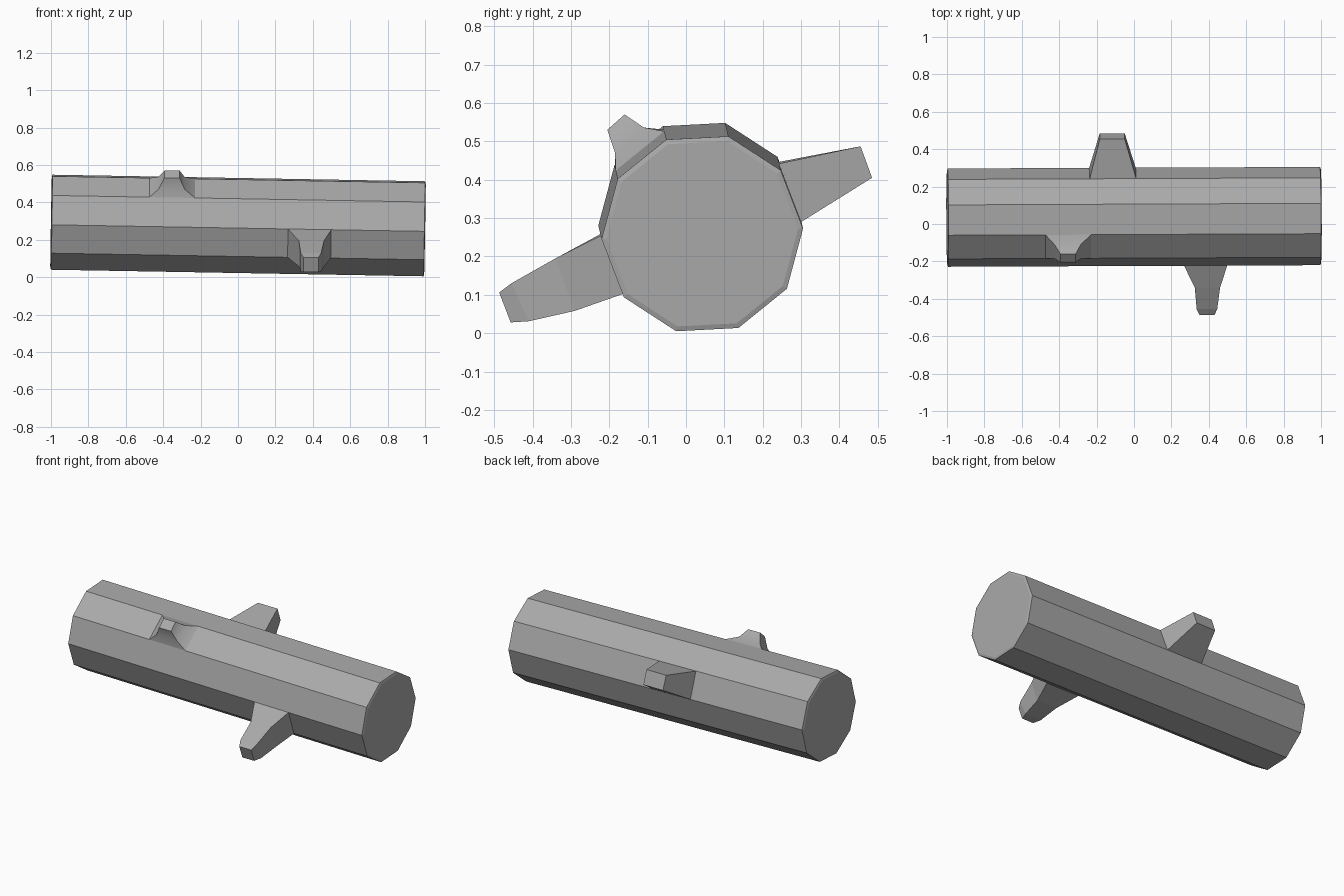
import bpy, bmesh, math
from mathutils import Vector

cube = bpy.data.objects.get("Cube")
if cube:
    bpy.data.objects.remove(cube)

GREY = (0.4, 0.4, 0.4, 1)
wood = bpy.data.materials.new("grey wood")
wood.use_nodes = True
wood.diffuse_color = GREY
wood.node_tree.nodes["Principled BSDF"].inputs["Base Color"].default_value = GREY

# Slightly tilted trunk axis
LEFT_END = Vector((0.9955, 0.0425, 0.259))
RIGHT_END = Vector((-0.9955, 0.034, 0.294))
AXIS = (LEFT_END - RIGHT_END).normalized()
SIDE = Vector((0, 1, 0))
UP = AXIS.cross(SIDE).normalized()
SIDE = UP.cross(AXIS)
SIDES, RADIUS = 10, 0.263


def trunk_point(t, corner, radius=RADIUS):
    """Corner of the trunk's cross-section, t from 0 (right) to 1 (left)."""
    a = math.radians(3 + 36 * corner)
    centre = RIGHT_END.lerp(LEFT_END, t)
    return centre + radius * (math.cos(a) * SIDE + math.sin(a) * UP)


def loft(name, rings):
    """Skin closed rings in order and cap both ends."""
    bm = bmesh.new()
    loops = [[bm.verts.new(p) for p in ring] for ring in rings]
    n = len(loops[0])
    for a, b in zip(loops, loops[1:]):
        for i in range(n):
            j = (i + 1) % n
            bm.faces.new((a[i], a[j], b[j], b[i]))
    bm.faces.new(loops[0])
    bm.faces.new(loops[-1])
    bmesh.ops.recalc_face_normals(bm, faces=bm.faces)
    mesh = bpy.data.meshes.new(name)
    bm.to_mesh(mesh)
    bm.free()
    mesh.materials.append(wood)
    obj = bpy.data.objects.new(name, mesh)
    bpy.context.collection.objects.link(obj)
    return obj


def branch(name, corner, x0, x1, sections):
    """Stub growing from one trunk facet; sections are (x0, x1, upper yz, lower yz)."""
    def facet(x, c):
        return trunk_point((x + 1) / 2, c)
    base = [facet(x0, corner[0]), facet(x1, corner[0]),
            facet(x1, corner[1]), facet(x0, corner[1])]
    middle = sum(base, Vector()) / 4
    core = RIGHT_END.lerp(LEFT_END, (middle.x + 1) / 2)
    rings = [[p.lerp(core, 0.1) for p in base], base]
    for a, b, upper, lower in sections:
        rings.append([Vector((a, *upper)), Vector((b, *upper)),
                      Vector((b, *lower)), Vector((a, *lower))])
    return loft(name, rings)


# Trunk with a fine rim round each sawn end
rings = [(-0.002, 0.25), (0, RADIUS), (1, RADIUS), (1.002, 0.25)]
loft("trunk", [[trunk_point(t, i, r) for i in range(SIDES)] for t, r in rings])

# Straight stub at the back
branch("back_branch", (1, 0), -0.24, 0.01,
       [(-0.183, -0.05, (0.455, 0.487), (0.485, 0.405))])

# Long drooping stub at the front
branch("front_branch", (5, 6), 0.268, 0.5,
       [(0.325, 0.46, (-0.34, 0.195), (-0.29, 0.058)),
        (0.335, 0.445, (-0.455, 0.13), (-0.41, 0.031)),
        (0.35, 0.43, (-0.487, 0.106), (-0.457, 0.028))])

# Short flared knot on the upper front
knot = branch("upper_knot", (3, 4), -0.48, -0.235,
              [(-0.425, -0.285, (-0.11, 0.536), (-0.185, 0.47)),
               (-0.393, -0.312, (-0.16, 0.57), (-0.205, 0.53))])
bpy.ops.object.select_all(action="DESELECT")
knot.select_set(True)
bpy.context.view_layer.objects.active = knot
bpy.ops.object.shade_smooth_by_angle(angle=math.radians(45))
